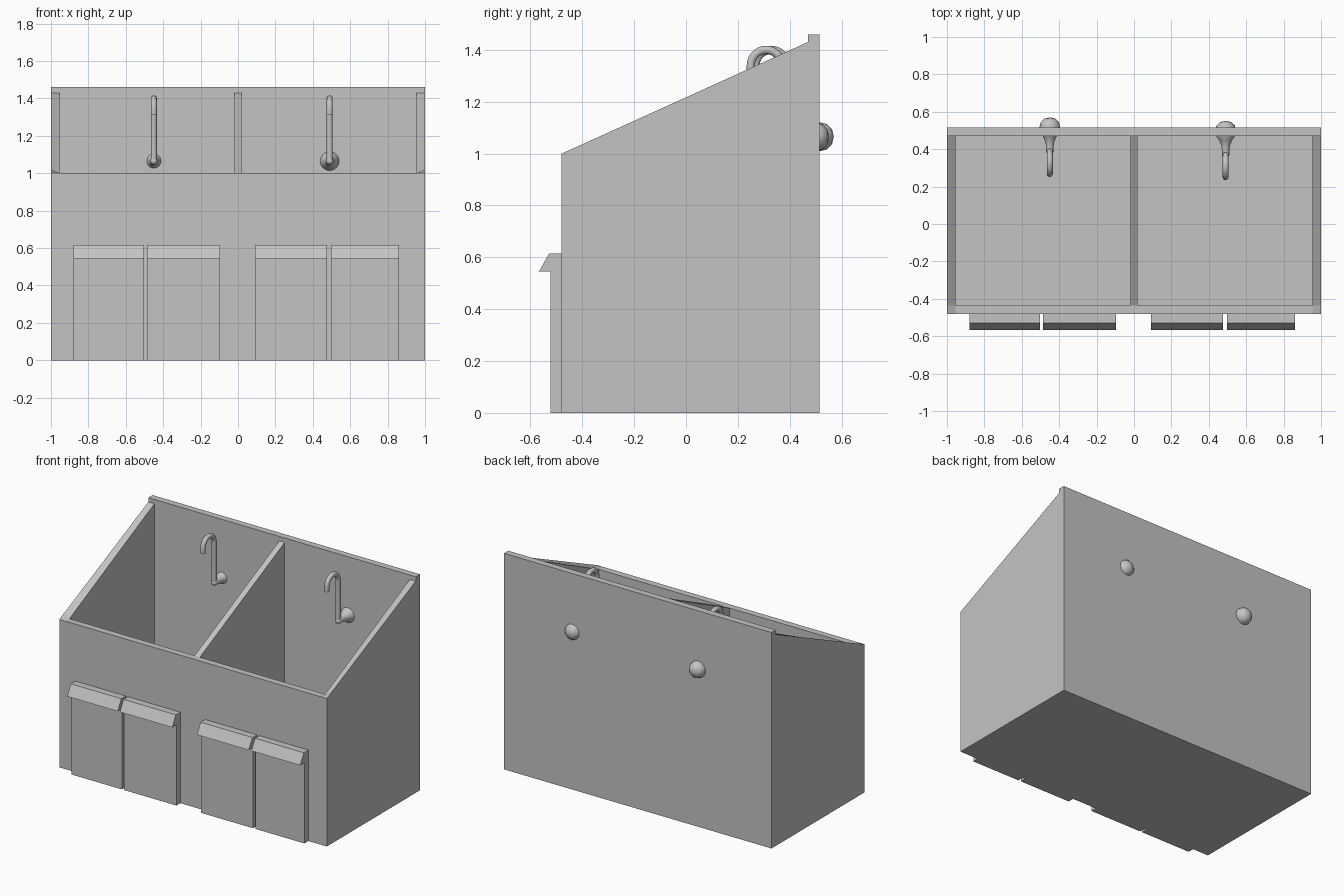
import bpy, bmesh, math
from mathutils import Matrix, Vector

if "Cube" in bpy.data.objects:
    bpy.data.objects.remove(bpy.data.objects["Cube"], do_unlink=True)

grey = bpy.data.materials.new("brushed grey")
grey.use_nodes = True
grey.diffuse_color = (0.55, 0.55, 0.55, 1)
grey.node_tree.nodes["Principled BSDF"].inputs["Base Color"].default_value = grey.diffuse_color

BACK, INNER_BACK, FRONT, INNER_FRONT = 0.515, 0.47, -0.48, -0.435
WALL, FLOOR, RIM, SLOPE_TOP = 0.955, 0.25, 1.46, 1.43


def finish(name, bm):
    bmesh.ops.recalc_face_normals(bm, faces=bm.faces)
    mesh = bpy.data.meshes.new(name)
    bm.to_mesh(mesh)
    bm.free()
    mesh.materials.append(grey)
    obj = bpy.data.objects.new(name, mesh)
    bpy.context.collection.objects.link(obj)
    return obj


def prism(name, x0, x1, profile, end_profile=None):
    """Join a (y, z) profile at x0 to one at x1."""
    bm = bmesh.new()
    a = [bm.verts.new((x0, y, z)) for y, z in profile]
    b = [bm.verts.new((x1, y, z)) for y, z in end_profile or profile]
    bm.faces.new(a)
    bm.faces.new(b)
    for i in range(len(a)):
        j = (i + 1) % len(a)
        bm.faces.new((a[i], a[j], b[j], b[i]))
    return finish(name, bm)


def smooth(obj):
    bpy.ops.object.select_all(action="DESELECT")
    obj.select_set(True)
    bpy.context.view_layer.objects.active = obj
    bpy.ops.object.shade_smooth_by_angle(angle=math.radians(50))


def rect(y0, y1, z0, z1):
    return [(y0, z0), (y1, z0), (y1, z1), (y0, z1)]


# Cabinet shell: sloping side walls with a level front corner on the inside
def side_profile(corner_z):
    return [(FRONT, 0), (BACK, 0), (BACK, RIM), (INNER_BACK, RIM),
            (INNER_BACK, SLOPE_TOP), (INNER_FRONT, corner_z), (FRONT, 1)]


for side, s in (("left", 1), ("right", -1)):
    prism(side + "_wall", s, s * WALL, side_profile(1.02), side_profile(1))
prism("front_wall", -WALL, WALL, rect(FRONT, INNER_FRONT, 0, 1))
prism("back_wall", -WALL, WALL, rect(INNER_BACK, BACK, 0, RIM))
prism("basin_floor", -WALL, WALL, rect(INNER_FRONT, INNER_BACK, 0, FLOOR))
prism("divider", -0.02, 0.02, [(INNER_FRONT, FLOOR), (INNER_BACK, FLOOR),
                               (INNER_BACK, SLOPE_TOP), (INNER_FRONT, 1)])

# Knee panels with a flared lip
panel = [(FRONT, 0), (-0.522, 0), (-0.522, 0.545), (-0.567, 0.545),
         (-0.528, 0.615), (FRONT, 0.615)]
for i, (x0, x1) in enumerate([(-0.88, -0.503), (-0.487, -0.095),
                              (0.09, 0.477), (0.497, 0.862)]):
    prism(f"knee_panel_{i + 1}", x0, x1, panel)

# Taps: a turned mount through the back wall and a hooked spout
mount = [(0, 0.352), (0.014, 0.357), (0.02, 0.37), (0.02, 0.395), (0.023, 0.42),
         (0.035, 0.448), (0.052, 0.472), (0.056, 0.497), (0.049, 0.525),
         (0.03, 0.545), (0, 0.552)]


def tap(side, x, shift):
    z = 1.065
    bm = bmesh.new()
    verts = [bm.verts.new((x + r, y + shift, z)) for r, y in mount]
    edges = [bm.edges.new(pair) for pair in zip(verts, verts[1:])]
    bmesh.ops.spin(bm, geom=verts + edges, cent=(x, 0, z), axis=(0, 1, 0),
                   angle=math.tau, steps=24)
    bmesh.ops.remove_doubles(bm, verts=bm.verts, dist=0.0005)
    smooth(finish(side + "_tap_mount", bm))

    # Spout tube swept along riser, arch and outlet
    y_mid, radius, tube, sides = 0.31 + shift, 0.06, 0.016, 12
    path = [(y_mid + radius, z, 0)]
    for i in range(15):
        t = math.pi * i / 14
        path.append((y_mid + radius * math.cos(t), 1.34 + radius * math.sin(t), t))
    path.append((y_mid - radius, 1.31, math.pi))
    bm = bmesh.new()
    rings = []
    for y, pz, t in path:
        turn = Matrix.Rotation(t, 3, "X")
        rings.append([bm.verts.new(Vector((x, y, pz)) + turn @ Vector(
            (tube * math.cos(math.tau * k / sides), tube * math.sin(math.tau * k / sides), 0)))
            for k in range(sides)])
    for a, b in zip(rings, rings[1:]):
        for k in range(sides):
            n = (k + 1) % sides
            bm.faces.new((a[k], a[n], b[n], b[k]))
    bm.faces.new(rings[0])
    bm.faces.new(rings[-1])
    smooth(finish(side + "_tap_spout", bm))


tap("right", -0.45, 0.018)
tap("left", 0.49, 0)
